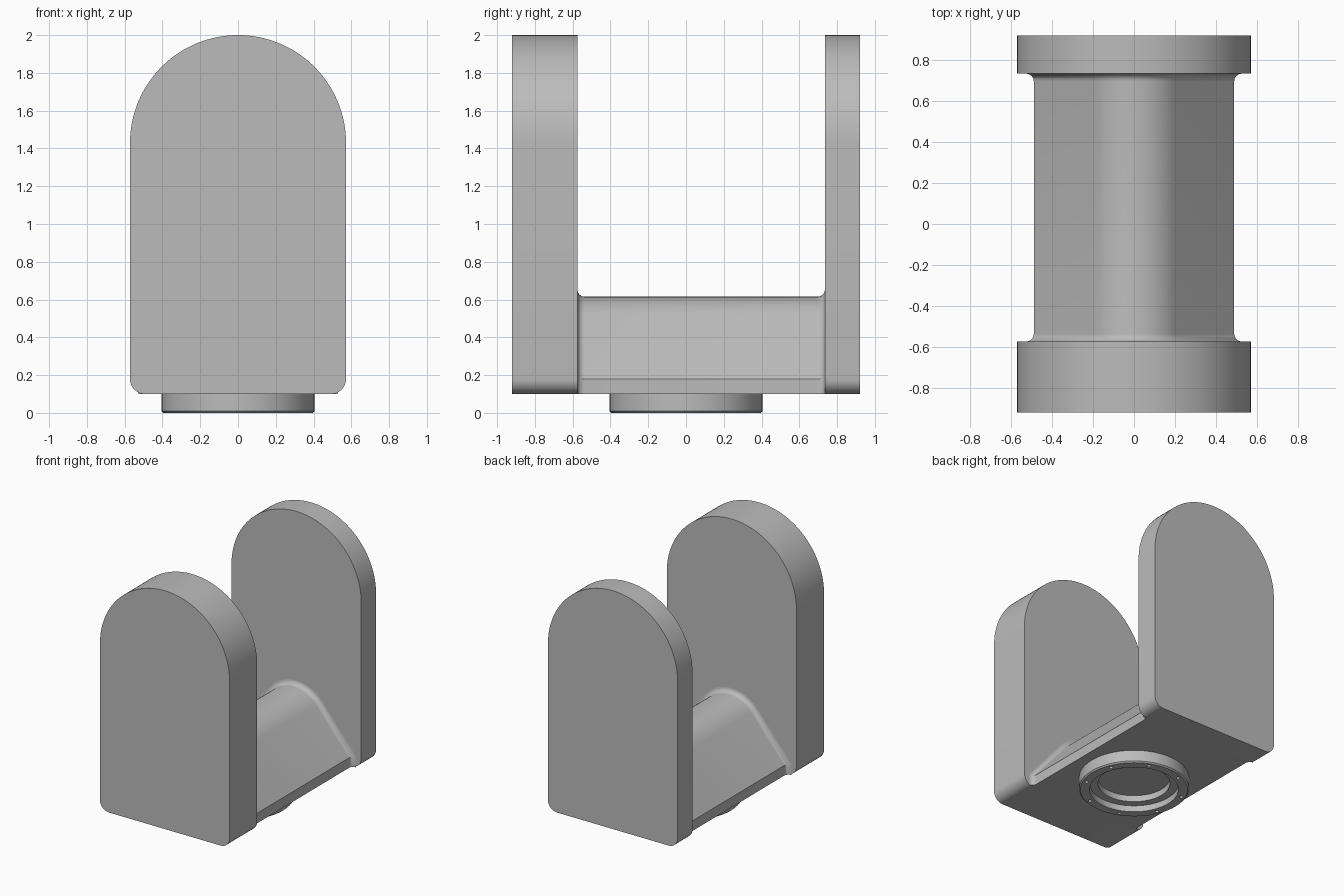
import bpy, bmesh
from math import sin, cos, pi, radians, tan

cube = bpy.data.objects.get("Cube")
if cube:
    bpy.data.objects.remove(cube, do_unlink=True)

grey = bpy.data.materials.new("plain grey")
grey.use_nodes = True
colour = (0.5, 0.5, 0.5, 1)
grey.diffuse_color = colour
grey.node_tree.nodes["Principled BSDF"].inputs["Base Color"].default_value = colour

BASE = 0.1                    # underside of the cradle
FRONT, BACK = -0.575, 0.735   # inner faces of the two plates
END = 0.922


def finish(name, bm):
    bmesh.ops.recalc_face_normals(bm, faces=bm.faces)
    mesh = bpy.data.meshes.new(name)
    bm.to_mesh(mesh)
    bm.free()
    mesh.materials.append(grey)
    obj = bpy.data.objects.new(name, mesh)
    bpy.context.collection.objects.link(obj)
    return obj


def smooth(obj):
    bpy.ops.object.select_all(action='DESELECT')
    obj.select_set(True)
    bpy.context.view_layer.objects.active = obj
    bpy.ops.object.shade_smooth_by_angle(angle=radians(32))


def loft(name, sections):
    """Skin a list of (y, xz outline) sections and cap both ends."""
    bm = bmesh.new()
    rings = [[bm.verts.new((x, y, z)) for x, z in pts] for y, pts in sections]
    for a, b in zip(rings, rings[1:]):
        for i in range(len(a)):
            j = (i + 1) % len(a)
            bm.faces.new((a[i], a[j], b[j], b[i]))
    bm.faces.new(rings[0])
    bm.faces.new(rings[-1])
    obj = finish(name, bm)
    smooth(obj)
    return obj


def arc(cx, cz, r, start, end, steps):
    angles = [radians(start + (end - start) * i / steps) for i in range(steps + 1)]
    return [(cx + r * cos(a), cz + r * sin(a)) for a in angles]


# Upright plates with a round top and softened bottom corners
W, CORNER = 0.572, 0.08
plate = (arc(W - CORNER, BASE + CORNER, CORNER, -90, 0, 8)
         + arc(0, 2 - W, W, 0, 180, 64)
         + arc(CORNER - W, BASE + CORNER, CORNER, 180, 270, 8))
loft("front_plate", [(-END, plate), (FRONT, plate)])
loft("back_plate", [(BACK, plate), (END, plate)])

# Bridge between the plates: sloped sides, round ridge, flared ends
SLOPE, RIDGE, HALF, TOP = 50, 0.261, 0.49, 0.615
FILLET = 0.038


def bridge_outline(grow):
    shoulder = (HALF + grow, 0.18 + grow * tan(radians(45 - SLOPE / 2)) * 0.8)
    ridge = arc(0, TOP - RIDGE, RIDGE + grow, 90 - SLOPE, 90 + SLOPE, 20)
    return ([(HALF + grow, BASE), shoulder] + ridge
            + [(-shoulder[0], shoulder[1]), (-HALF - grow, BASE)])


flare = [(FILLET * (1 - cos(t)), FILLET * (1 - sin(t)))
         for t in (pi / 2 * i / 8 for i in range(9))]
sections = [(FRONT + run, bridge_outline(grow)) for run, grow in flare]
sections += [(BACK - run, bridge_outline(grow)) for run, grow in reversed(flare)]
loft("bridge", sections)

# Mounting ring under the bridge, turned from a stepped profile
OUTER, INNER, STEP = 0.405, 0.327, 0.265
profile = [(OUTER, BASE), (OUTER, 0.01), (OUTER - 0.01, 0), (INNER, 0),
           (INNER, 0.05), (STEP, 0.05), (STEP, BASE)]
SIDES = 64
bm = bmesh.new()
rings = [[bm.verts.new((r * cos(2 * pi * i / SIDES), r * sin(2 * pi * i / SIDES), z))
          for i in range(SIDES)] for r, z in profile]
for a, b in zip(rings, rings[1:] + rings[:1]):
    for i in range(SIDES):
        j = (i + 1) % SIDES
        bm.faces.new((a[i], a[j], b[j], b[i]))
ring = finish("mounting_ring", bm)

# Eight small screw holes in the ring
bm = bmesh.new()
for i in range(8):
    a = 2 * pi * (i + 0.5) / 8
    made = bmesh.ops.create_cone(bm, cap_ends=True, segments=16,
                                 radius1=0.014, radius2=0.014, depth=0.08)
    bmesh.ops.translate(bm, verts=made["verts"],
                        vec=(0.366 * cos(a), 0.366 * sin(a), 0))
cutter = finish("screw_hole_cutter", bm)
cutter.hide_render = True
cutter.display_type = 'WIRE'
holes = ring.modifiers.new("screw holes", 'BOOLEAN')
holes.operation = 'DIFFERENCE'
holes.solver = 'EXACT'
holes.object = cutter
bpy.context.view_layer.objects.active = ring
bpy.ops.object.modifier_apply(modifier=holes.name)
bpy.data.objects.remove(cutter, do_unlink=True)
smooth(ring)
